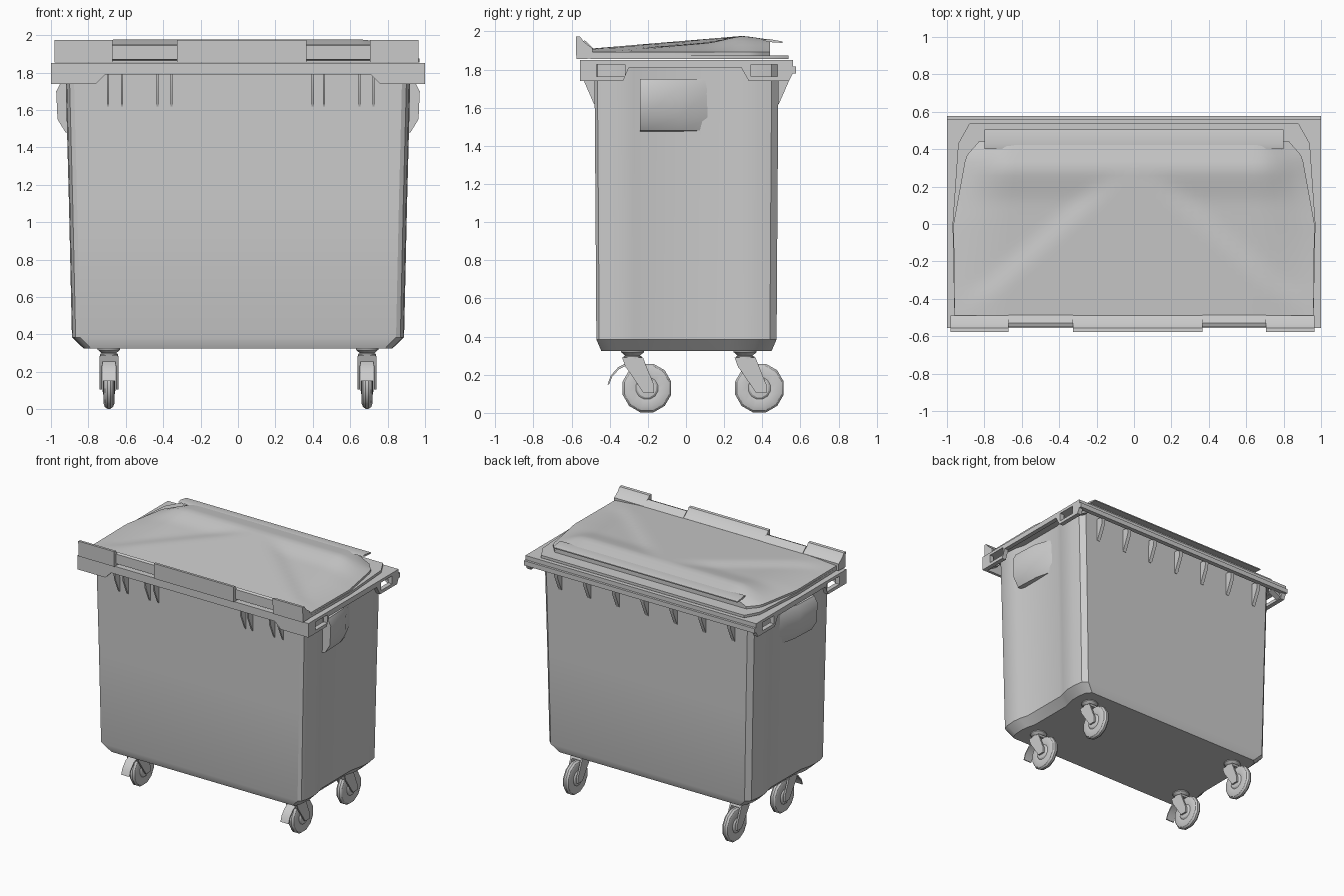
import bpy, bmesh, math

if "Cube" in bpy.data.objects:
    bpy.data.objects.remove(bpy.data.objects["Cube"])


def finish(name, bm, mirror=False):
    bmesh.ops.recalc_face_normals(bm, faces=bm.faces)
    me = bpy.data.meshes.new(name)
    bm.to_mesh(me)
    bm.free()
    ob = bpy.data.objects.new(name, me)
    bpy.context.collection.objects.link(ob)
    if mirror:
        ob.modifiers.new("mirror", 'MIRROR')
    return ob


def prism(name, axis, loops, spans, mirror=False, dy=0.0, dx=0.0):
    """Extrude a flat outline (first loop, later loops are holes) along an axis, once per span."""
    place = {'x': lambda p, d: (d + dx, p[0] + dy, p[1]),
             'y': lambda p, d: (p[0] + dx, d + dy, p[1]),
             'z': lambda p, d: (p[0] + dx, p[1] + dy, d)}[axis]
    bm = bmesh.new()
    for a, b in spans:
        edges = []
        for loop in loops:
            vs = [bm.verts.new(place(p, a)) for p in loop]
            edges += [bm.edges.new((vs[i - 1], vs[i])) for i in range(len(vs))]
        fill = bmesh.ops.triangle_fill(bm, edges=edges, use_beauty=True)
        faces = [g for g in fill['geom'] if isinstance(g, bmesh.types.BMFace)]
        ext = bmesh.ops.extrude_face_region(bm, geom=faces, use_keep_orig=True)
        shift = [0, 0, 0]
        shift['xyz'.index(axis)] = b - a
        bmesh.ops.translate(bm, vec=shift,
                            verts=[g for g in ext['geom'] if isinstance(g, bmesh.types.BMVert)])
    return finish(name, bm, mirror)


def loft(name, rings, mirror=False):
    bm = bmesh.new()
    rows = [[bm.verts.new(p) for p in r] for r in rings]
    for r0, r1 in zip(rows, rows[1:]):
        for i in range(len(r0)):
            bm.faces.new((r0[i - 1], r0[i], r1[i], r1[i - 1]))
    bm.faces.new(rows[0])
    bm.faces.new(rows[-1])
    return finish(name, bm, mirror)


def box(u0, u1, v0, v1):
    return [(u0, v0), (u1, v0), (u1, v1), (u0, v1)]


def interp(x, pts):
    for (x0, y0), (x1, y1) in zip(pts, pts[1:]):
        if x <= x1:
            return y0 + (y1 - y0) * max(0, (x - x0) / (x1 - x0))
    return pts[-1][1]


def smooth(t):
    t = min(1, max(0, t))
    return t * t * (3 - 2 * t)


# tapered tub with shallow channels down both sides
half = [(.845, -.47), (.868, -.455), (.883, -.41), (.888, -.33), (.882, -.27), (.862, -.2), (.86, .17),
        (.87, .22), (.887, .29), (.887, .37), (.875, .44), (.84, .475)]
section = half + [(-x, y) for x, y in reversed(half)]
loft("body", [[(x * sx, y * sy, z) for x, y in section]
              for z, sx, sy in ((.325, .93, .945), (.385, 1, 1), (1.1, 1.018, 1.01), (1.84, 1.04, 1.022))])

# lifting pockets on the sides
pocket = [(.86, 1.47), (.922, 1.48), (.965, 1.55), (.972, 1.70), (.945, 1.75), (.86, 1.75)]
loft("side_pocket", [[(x, -.24, z) for x, z in pocket],
                     [(x * .99, -.04, z) for x, z in pocket],
                     [(.86 + (x - .86) * .15, .14, z) for x, z in pocket]], mirror=True)

# rim: top plate, front fascia, side rails with grip holes, rear bar
prism("rim_top", 'z', [box(-1, 1, -.555, .56)], [(1.83, 1.85)])
fascia = [(-1, 1.74), (-.76, 1.74), (-.71, 1.79), (.71, 1.79), (.76, 1.74), (1, 1.74), (1, 1.85), (-1, 1.85)]
prism("rim_front", 'y', [fascia], [(-.557, -.535)])
rail = [(-.555, 1.74), (-.33, 1.74), (-.30, 1.81), (.29, 1.81), (.33, 1.74), (.54, 1.74),
        (.56, 1.78), (.56, 1.85), (-.555, 1.85)]
prism("rim_side", 'x', [rail, box(-.47, -.32, 1.765, 1.828), box(.34, .48, 1.765, 1.828)],
      [(.965, 1)], mirror=True)
prism("rim_back", 'y', [box(-1, 1, 1.785, 1.85)], [(.535, .56)])
prism("rear_bar", 'y', [box(-1, 1, 1.78, 1.817)], [(.555, .578)])

# corner webs between tub and grips
prism("grip_web", 'y', [[(.89, 1.79), (.98, 1.74), (.98, 1.755), (.89, 1.83)]],
      [(-.55, -.49), (.49, .54)], mirror=True)

# stiffening ribs under the rim
prism("front_ribs", 'x', [[(-.47, 1.80), (-.54, 1.80), (-.535, 1.74), (-.483, 1.62), (-.47, 1.62)]],
      [(x - .006, x + .006) for x in (-.695, -.62, -.43, -.355, .40, .46, .65, .725)])
prism("back_ribs", 'x', [[(.47, 1.80), (.545, 1.80), (.54, 1.74), (.487, 1.62), (.47, 1.62)]],
      [(x * .25 - .014, x * .25 + .014) for x in range(-3, 4)])

# lower lid flange with clipped rear corners
flange = [(.96, -.5), (.97, 0), (.94, .43), (.88, .537)]
prism("lid_flange", 'z', [flange + [(-x, y) for x, y in reversed(flange)]], [(1.855, 1.875)])

# domed lid with a raised triangular panel
NX, NY = 40, 26
WIDTH = [(-.5, .96), (0, .965), (.36, .90), (.44, .83)]
bm = bmesh.new()
grid = []
for j in range(NY + 1):
    y = -.5 + .94 * j / NY
    w = interp(y, WIDTH)
    top = interp(y, [(-.5, 1.91), (.3, 1.977), (.44, 1.957)])
    row = []
    for i in range(NX + 1):
        x = (2 * i / NX - 1) * w
        outside = abs(x) * .89 - (.27 - y)
        dip = .02 * smooth(outside / .16) * smooth((.3 - y) / .2) * smooth((y + .5) / .2)
        fall = smooth((abs(x) - .66) / (w - .66) * .75) / smooth(.75)
        z = (top - dip) * (1 - fall) + 1.892 * fall
        row.append(bm.verts.new((x, y, z)))
    grid.append(row)
for a, b in zip(grid, grid[1:]):
    for i in range(NX):
        bm.faces.new((a[i], a[i + 1], b[i + 1], b[i]))
rim = [e for e in bm.edges if e.is_boundary]
ext = bmesh.ops.extrude_edge_only(bm, edges=rim)
for v in ext['geom']:
    if isinstance(v, bmesh.types.BMVert):
        v.co.z = 1.862
finish("lid", bm)

# thin rear lip of the lid
prism("lid_back_lip", 'x', [[(.40, 1.955), (.43, 1.961), (.505, 1.948), (.505, 1.94), (.43, 1.945)]],
      [(-.80, .80)])

# upturned front grips and the lower lip between them
prism("lid_front_grips", 'x', [[(-.49, 1.858), (-.575, 1.855), (-.578, 1.975), (-.555, 1.973),
                               (-.535, 1.945), (-.49, 1.911)]],
      [(-.98, -.67), (-.325, .365), (.705, .965)])
prism("lid_front_lip", 'x', [[(-.485, 1.862), (-.55, 1.87), (-.55, 1.945), (-.53, 1.953), (-.485, 1.91)]],
      [(-.67, -.325), (.365, .705)])


# swivel castors; the front pair carry brake pedals
def lathe(name, profile, n, axis, centre):
    rings = []
    for r, d in profile:
        ring = []
        for k in range(n):
            a = 2 * math.pi * (k + .5) / n
            c, s = r * math.cos(a), r * math.sin(a)
            p = (d, c, s) if axis == 'x' else (c, s, d)
            ring.append(tuple(u + v for u, v in zip(p, centre)))
        rings.append(ring)
    return loft(name, rings)


side = [(.03, .034), (.05, .032), (.06, .024), (.10, .03), (.122, .022), (.132, .008)]
wheel = side + [(r, -d) for r, d in reversed(side)]
leg = [(-.125, .285), (-.02, .285), (-.005, .25), (.036, .15), (.036, .105), (-.018, .105), (-.11, .24)]
crown = [(-.13, .29), (-.02, .29), (-.01, .264), (-.06, .262), (-.11, .235)]
pedal = [(-.08, .275), (-.15, .24), (-.19, .195), (-.206, .15), (-.198, .15), (-.182, .19), (-.145, .23),
         (-.08, .262)]
for fb, y in (("front", -.205), ("back", .385)):
    for lr, x in (("left", -.69), ("right", .69)):
        tag = f"{fb}_{lr}"
        lathe(f"wheel_{tag}", wheel, 12, 'x', (x, y, .13))
        lathe(f"castor_stem_{tag}", [(.05, .275), (.05, .295), (.04, .30), (.062, .318), (.062, .33)],
              12, 'z', (x, y - .075, 0))
        prism(f"fork_{tag}", 'x', [leg], [(-.05, -.037), (.037, .05)], dx=x, dy=y)
        prism(f"fork_crown_{tag}", 'x', [crown], [(-.045, .045)], dx=x, dy=y)
        if fb == "front":
            prism(f"brake_pedal_{tag}", 'x', [pedal], [(-.035, .035)], dx=x, dy=y)

# smooth shading with crisp edges
bpy.ops.object.select_all(action='SELECT')
bpy.context.view_layer.objects.active = bpy.data.objects["body"]
bpy.ops.object.shade_smooth_by_angle(angle=math.radians(32))
